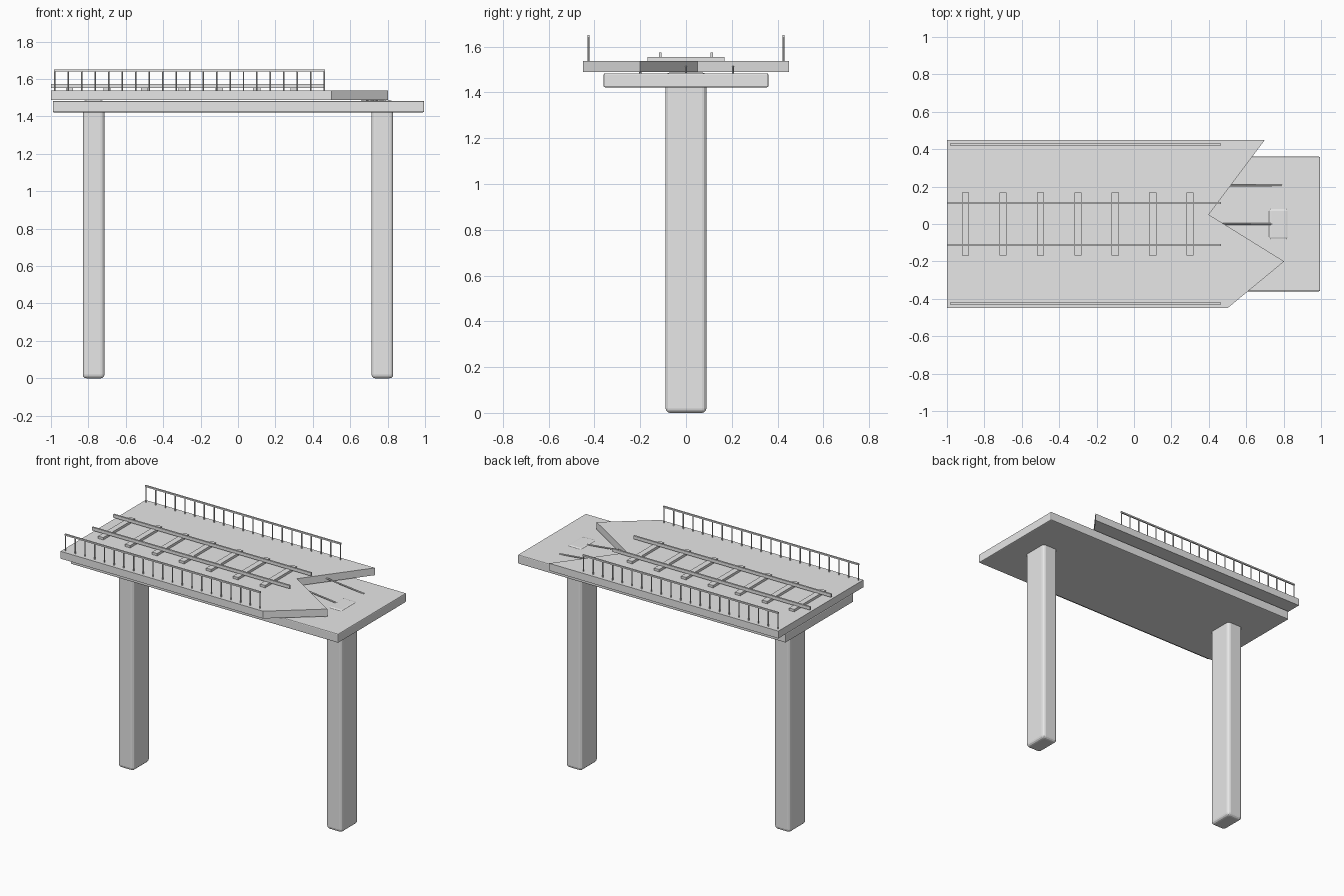
import bpy, bmesh, math
from mathutils import Vector

if "Cube" in bpy.data.objects:
    bpy.data.objects.remove(bpy.data.objects["Cube"])

concrete = bpy.data.materials.new("concrete_grey")
concrete.diffuse_color = (0.8, 0.8, 0.8, 1)
concrete.use_nodes = True
concrete.node_tree.nodes["Principled BSDF"].inputs["Base Color"].default_value = concrete.diffuse_color


def finish(name, bm, bevel=0.0, segments=2):
    bmesh.ops.recalc_face_normals(bm, faces=bm.faces)
    mesh = bpy.data.meshes.new(name)
    bm.to_mesh(mesh)
    bm.free()
    mesh.materials.append(concrete)
    obj = bpy.data.objects.new(name, mesh)
    bpy.context.collection.objects.link(obj)
    if bevel:
        mod = obj.modifiers.new("rounded_edges", "BEVEL")
        mod.width, mod.segments = bevel, segments
    return obj


def add_box(bm, x0, x1, y0, y1, z0, z1):
    verts = bmesh.ops.create_cube(bm, size=1)["verts"]
    for v in verts:
        v.co = Vector(((x0 + x1) / 2 + v.co.x * (x1 - x0),
                       (y0 + y1) / 2 + v.co.y * (y1 - y0),
                       (z0 + z1) / 2 + v.co.z * (z1 - z0)))


def box(name, *bounds, bevel=0.0, segments=2):
    bm = bmesh.new()
    add_box(bm, *bounds)
    return finish(name, bm, bevel, segments)


def add_rod(bm, a, b, radius, sides=8):
    a, b = Vector(a), Vector(b)
    verts = bmesh.ops.create_cone(bm, cap_ends=True, segments=sides, radius1=radius,
                                  radius2=radius, depth=(b - a).length)["verts"]
    turn = (b - a).to_track_quat("Z", "Y")
    for v in verts:
        v.co = turn @ v.co + (a + b) / 2


# Two pillars, their tops showing just above the support slab
for side, x in (("left", -0.772), ("right", 0.772)):
    box(side + "_pillar", x - 0.058, x + 0.058, -0.089, 0.089, 0, 1.487,
        bevel=0.02, segments=3)

# Support slab
box("support_slab", -0.99, 0.995, -0.36, 0.36, 1.422, 1.483, bevel=0.006)

# Broken bridge deck with a jagged end
outline = [(-1, -0.45), (0.5, -0.45), (0.803, -0.2), (0.4, 0.05), (0.7, 0.45), (-1, 0.45)]
bm = bmesh.new()
face = bm.faces.new([bm.verts.new((x, y, 1.489)) for x, y in outline])
top = bmesh.ops.extrude_face_region(bm, geom=[face])["geom"]
for v in top:
    if isinstance(v, bmesh.types.BMVert):
        v.co.z = 1.538
finish("broken_deck", bm)

# Sleepers across the track
bm = bmesh.new()
for i in range(7):
    x = -0.9 + 0.2 * i
    add_box(bm, x - 0.019, x + 0.019, -0.168, 0.168, 1.535, 1.554)
finish("sleepers", bm)

for side, s in (("front", -1), ("back", 1)):
    # Track rails
    y = 0.112 * s
    box(side + "_track_rail", -1, 0.465, y - 0.006, y + 0.006, 1.552, 1.573)

    # Handrails with thin posts
    y = 0.426 * s
    bm = bmesh.new()
    for i in range(21):
        x = -0.98 + 1.442 * i / 20
        add_rod(bm, (x, y, 1.535), (x, y, 1.645), 0.004)
    add_box(bm, -0.984, 0.466, y - 0.005, y + 0.005, 1.641, 1.651)
    finish(side + "_handrail", bm)

# Bent reinforcing rods sticking out of the broken end
bm = bmesh.new()
for y, x0, x1 in ((-0.2, 0.5, 0.79), (0.0, 0.44, 0.74), (0.205, 0.48, 0.79)):
    add_rod(bm, (x0, y, 1.515), (x1, y, 1.483), 0.005)
finish("reinforcing_rods", bm)
